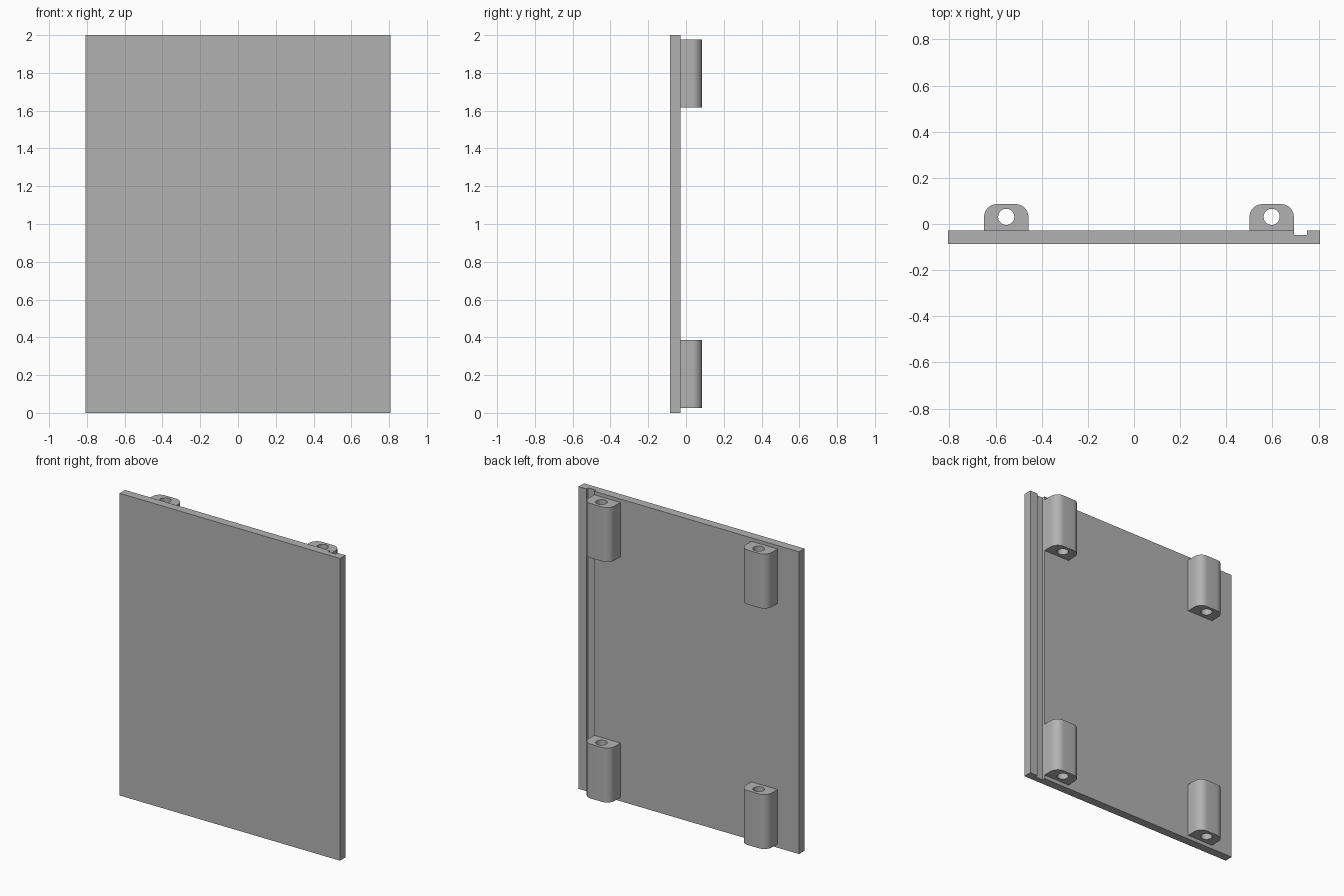
import bpy, bmesh, math

cube = bpy.data.objects.get("Cube")
if cube:
    bpy.data.objects.remove(cube, do_unlink=True)

grey = bpy.data.materials.new("plain grey")
grey.use_nodes = True
colour = (0.45, 0.45, 0.45, 1)
grey.diffuse_color = colour
grey.node_tree.nodes["Principled BSDF"].inputs["Base Color"].default_value = colour


def extrude_profile(name, outline, bottom, top):
    """Turn a closed plan outline into an upright solid."""
    bm = bmesh.new()
    face = bm.faces.new([bm.verts.new((x, y, bottom)) for x, y in outline])
    solid = bmesh.ops.extrude_face_region(bm, geom=[face])
    moved = [v for v in solid["geom"] if isinstance(v, bmesh.types.BMVert)]
    bmesh.ops.translate(bm, verts=moved, vec=(0, 0, top - bottom))
    bmesh.ops.recalc_face_normals(bm, faces=bm.faces)
    mesh = bpy.data.meshes.new(name)
    bm.to_mesh(mesh)
    bm.free()
    obj = bpy.data.objects.new(name, mesh)
    bpy.context.collection.objects.link(obj)
    mesh.materials.append(grey)
    return obj


def arc(cx, cy, radius, start, end, steps):
    angles = [math.radians(start + (end - start) * i / steps) for i in range(steps + 1)]
    return [(cx + radius * math.cos(a), cy + radius * math.sin(a)) for a in angles]


# Flat panel with a full-height groove near its left edge
front, back, groove = -0.086, -0.029, -0.048
edge, groove_in, groove_out = 0.807, 0.693, 0.75
extrude_profile("panel", [(-edge, front), (edge, front), (edge, back),
                          (groove_out, back), (groove_out, groove),
                          (groove_in, groove), (groove_in, back), (-edge, back)], 0, 2)

# Four rounded mounting lugs, each bored through vertically
half, tip, corner, length = 0.096, 0.086, 0.055, 0.36
for side, x in (("right", -0.554), ("left", 0.597)):
    for level, z in (("lower", 0.025), ("upper", 1.617)):
        outline = [(x - half, back), (x + half, back)]
        outline += arc(x + half - corner, tip - corner, corner, 0, 90, 10)
        outline += arc(x - half + corner, tip - corner, corner, 90, 180, 10)
        lug = extrude_profile(f"{level}_{side}_lug", outline, z, z + length)

        bore = extrude_profile(f"{level}_{side}_bore_cutter",
                               arc(x, 0.031, 0.035, 0, 350, 35), z - 0.1, z + length + 0.1)
        bore.hide_render = True
        bore.hide_set(True)
        cut = lug.modifiers.new("bore", "BOOLEAN")
        cut.operation = "DIFFERENCE"
        cut.solver = "EXACT"
        cut.object = bore

        # Bake the bore, then smooth the curved walls
        bpy.ops.object.select_all(action="DESELECT")
        lug.select_set(True)
        bpy.context.view_layer.objects.active = lug
        bpy.ops.object.modifier_apply(modifier=cut.name)
        bpy.data.objects.remove(bore, do_unlink=True)
        bpy.ops.object.shade_smooth_by_angle(angle=math.radians(30))
